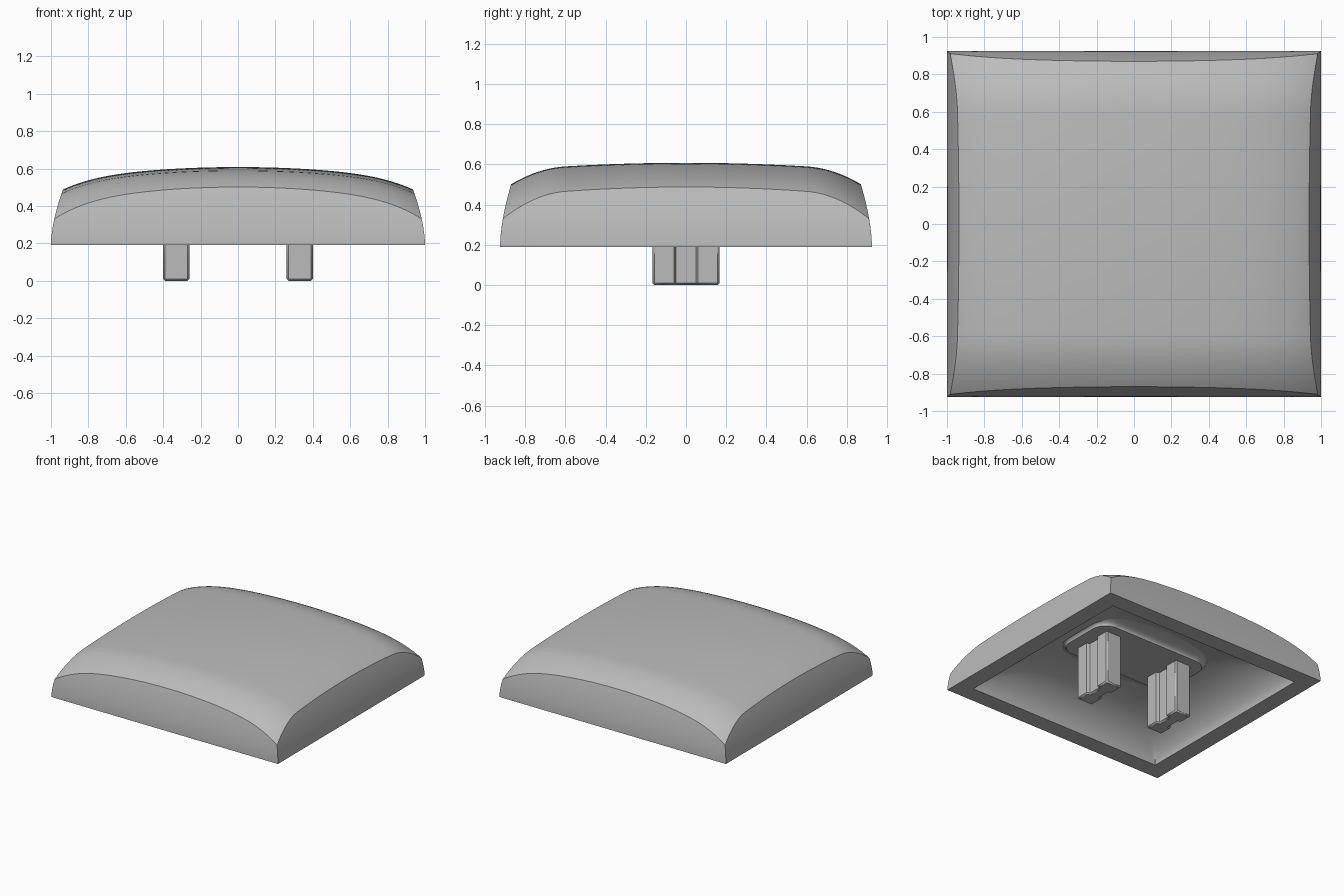
import bpy, bmesh, math

if "Cube" in bpy.data.objects:
    bpy.data.objects.remove(bpy.data.objects["Cube"])

RIM = 0.19
N = 56
# samples from -1 to 1, denser near the ends
S = [math.sin(math.pi / 2 * (2 * i / N - 1)) for i in range(N + 1)]
T = [i / 10 for i in range(11)]

grey = bpy.data.materials.new("mid_grey")
grey.diffuse_color = (0.5, 0.5, 0.5, 1)
grey.use_nodes = True
grey.node_tree.nodes["Principled BSDF"].inputs["Base Color"].default_value = grey.diffuse_color


def finish(bm, name, angle=30):
    bmesh.ops.remove_doubles(bm, verts=bm.verts, dist=1e-5)
    bmesh.ops.recalc_face_normals(bm, faces=bm.faces)
    me = bpy.data.meshes.new(name)
    bm.to_mesh(me)
    bm.free()
    me.materials.append(grey)
    ob = bpy.data.objects.new(name, me)
    bpy.context.collection.objects.link(ob)
    bpy.ops.object.select_all(action='DESELECT')
    ob.select_set(True)
    bpy.context.view_layer.objects.active = ob
    bpy.ops.object.shade_smooth_by_angle(angle=math.radians(angle))
    return ob


def patch(bm, fn, us, vs):
    g = [[bm.verts.new(fn(u, v)) for v in vs] for u in us]
    for i in range(len(us) - 1):
        for j in range(len(vs) - 1):
            bm.faces.new((g[i][j], g[i + 1][j], g[i + 1][j + 1], g[i][j + 1]))


def loft(bm, rings):
    loops = [[bm.verts.new(p) for p in r] for r in rings]
    n = len(loops[0])
    for a, b in zip(loops, loops[1:]):
        for i in range(n):
            bm.faces.new((a[i], a[(i + 1) % n], b[(i + 1) % n], b[i]))
    bm.faces.new(loops[0])
    bm.faces.new(loops[-1])


def half_size(z):
    t = max(0, (z - RIM) / 0.3)
    return 1 - 0.065 * t ** 1.7, 0.925 - 0.052 * t ** 1.7


def crown(x, y):
    g = 0.05 * y * y + 0.95 * max(0, abs(y) - 0.6) ** 2
    return 0.608 - 0.08 * x * x - 0.075 * x ** 6 - g


def top(u, v):
    z = 0.5
    for _ in range(25):
        hx, hy = half_size(z)
        z = crown(u * hx, v * hy)
    return u * hx, v * hy, z


def wall(u, v, t):
    z = RIM + (top(u, v)[2] - RIM) * t
    hx, hy = half_size(z)
    return u * hx, v * hy, z


def cavity(u, v):
    x, y = 0.865 * u, 0.79 * v
    du, dv = max(1e-9, 1 - abs(u)), max(1e-9, 1 - abs(v))
    d = min(du, dv)
    d /= (1 + (d / max(du, dv)) ** 4) ** 0.25   # soft minimum: corner crease fades upward
    rise = (1 - (1 - d) ** 3.5) ** 0.55
    ceiling = 0.49 - 0.5 * (0.608 - crown(x, y))
    return x, y, RIM + (ceiling - RIM) * (rise if d > 1e-8 else 0)


def rim(u, v, t):
    a, b = (u, 0.925 * v, RIM), cavity(u, v)
    return tuple(p + (q - p) * t for p, q in zip(a, b))


# Cap shell: domed top, four curved walls, flat rim and hollow underside
bm = bmesh.new()
patch(bm, top, S, S)
patch(bm, cavity, S, S)
for s in (-1, 1):
    for fn, ts in ((wall, T), (rim, (0, 1))):
        patch(bm, lambda a, t: fn(a, s, t), S, ts)
        patch(bm, lambda a, t: fn(s, a, t), S, ts)
finish(bm, "cap_shell")


# Mounting pad with a wide, gentle flare into the ceiling of the cavity
def rounded(a, b, r, z):
    pts = []
    for k, (sx, sy) in enumerate(((1, 1), (-1, 1), (-1, -1), (1, -1))):
        for i in range(9):
            w = (k + i / 8) * math.pi / 2
            pts.append((sx * (a - r) + r * math.cos(w), sy * (b - r) + r * math.sin(w), z))
    return pts


bm = bmesh.new()
rings = [rounded(0.5, 0.25, 0.12, 0.425)]
for i in range(9):
    w = i / 8 * math.pi / 2
    grow = 0.18 * (1 - math.cos(w))
    rings.append(rounded(0.5 + grow, 0.25 + grow, 0.12 + grow, 0.43 + 0.045 * math.sin(w)))
loft(bm, rings)
finish(bm, "mounting_pad")

# Two stems with a shallow groove down each broad side
half = [(0.07, -0.167), (0.07, -0.06), (0.045, -0.05),
        (0.045, 0.05), (0.07, 0.06), (0.07, 0.167)]
section = half + [(-x, -y) for x, y in half]
for side, cx in (("left", -0.33), ("right", 0.33)):
    bm = bmesh.new()
    loft(bm, [[(cx + x, y, z) for x, y in section] for z in (0, 0.45)])
    ob = finish(bm, side + "_stem")
    bev = ob.modifiers.new("bevel", 'BEVEL')
    bev.width = 0.01
    bev.segments = 1
    bev.limit_method = 'ANGLE'
    bev.angle_limit = math.radians(75)
